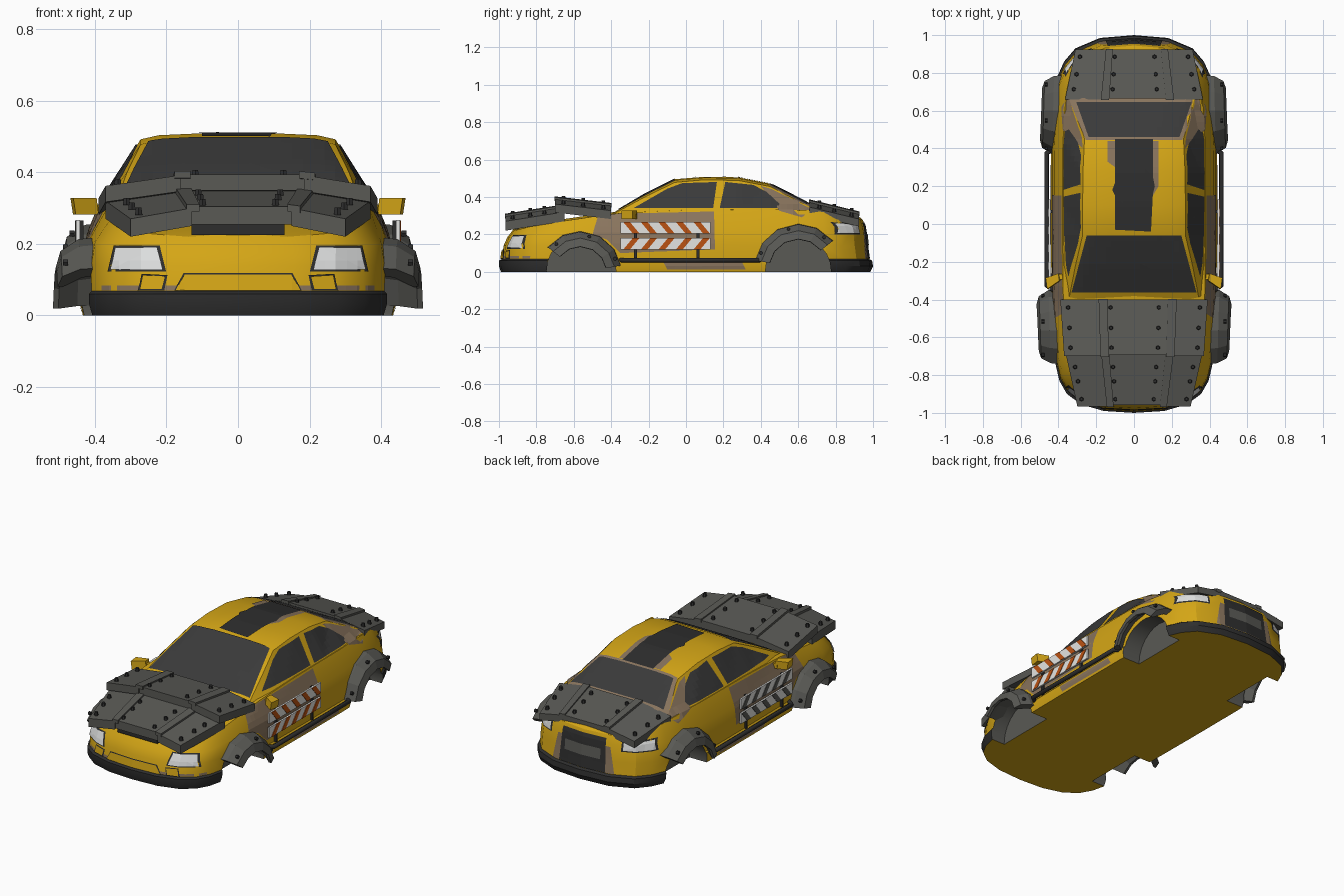
import bpy, bmesh, math
from mathutils import Vector, Matrix
from mathutils.bvhtree import BVHTree

if "Cube" in bpy.data.objects:
    bpy.data.objects.remove(bpy.data.objects["Cube"])

def material(name, r, g, b):
    m = bpy.data.materials.new(name)
    m.diffuse_color = (r, g, b, 1)
    m.use_nodes = True
    m.node_tree.nodes["Principled BSDF"].inputs["Base Color"].default_value = m.diffuse_color
    return m

YELLOW = material("yellow_paint", .66, .38, .008)
DARK = material("black_trim", .027, .027, .027)
GREY = material("armour_grey", .10, .10, .09)
GLASS = material("dark_glass", .042, .042, .042)
TAN = material("primer_tan", .25, .175, .11)
ORANGE = material("orange_stripe", .50, .085, .006)
WHITE = material("white_board", .78, .78, .76)
LAMP = material("lamp_white", .72, .73, .73)

def finish(name, bm, mats, smooth=None):
    bmesh.ops.recalc_face_normals(bm, faces=bm.faces)
    me = bpy.data.meshes.new(name)
    bm.to_mesh(me)
    bm.free()
    ob = bpy.data.objects.new(name, me)
    bpy.context.collection.objects.link(ob)
    for m in mats:
        me.materials.append(m)
    if smooth:
        bpy.ops.object.select_all(action='DESELECT')
        ob.select_set(True)
        bpy.context.view_layer.objects.active = ob
        bpy.ops.object.shade_smooth_by_angle(angle=math.radians(smooth))
    return ob

def lerp(a, b, t):
    return a + (b - a) * t

def interp(table, v):
    for (a, p), (b, q) in zip(table, table[1:]):
        if v <= b:
            return lerp(p, q, max(0, (v - a) / (b - a)))
    return table[-1][1]

def hexa(bm, pts):
    # box from 4 top points and 4 bottom points
    v = [bm.verts.new(p) for p in pts]
    for f in ((0, 1, 2, 3), (4, 5, 6, 7), (0, 1, 5, 4), (1, 2, 6, 5), (2, 3, 7, 6), (3, 0, 4, 7)):
        bm.faces.new([v[i] for i in f])

def box(name, c, s, mat):
    bm = bmesh.new()
    bmesh.ops.create_cube(bm, size=1, matrix=Matrix.Translation(c) @ Matrix.Diagonal((*s, 1)))
    return finish(name, bm, [mat])

# Lower body: plan outline stacked in rings
outline = [(0, -1), (.16, -.99), (.28, -.955), (.355, -.9), (.395, -.83), (.416, -.74), (.43, -.55), (.437, -.36),
           (.44, 0), (.44, .4), (.43, .6), (.41, .77), (.37, .86), (.31, .93), (.18, .985), (0, 1)]
top_z = [(-.94, .215), (-.8, .25), (-.36, .315), (0, .33), (.45, .333), (.68, .33), (.96, .275)]
mid_z = [(-.95, .185), (-.6, .215), (.6, .23), (.95, .235)]
rings = [(.985, .99, .985, 0), (1, 1, 1, .03), (1, 1, .995, .06), (.985, .985, .98, .068),
         (.985, .975, .97, .14), (.96, .955, .96, mid_z), (.86, .93, .945, top_z)]
bm = bmesh.new()
N = len(outline)
loops = []
for sx, sf, sr, z in rings:
    half = [(x * sx, y * (sf if y < 0 else sr)) for x, y in outline]
    full = half + [(-x, y) for x, y in half[-2:0:-1]]
    loops.append([bm.verts.new((x, y, interp(z, y) if isinstance(z, list) else z)) for x, y in full])
M = len(loops[0])
for a, b in zip(loops, loops[1:]):
    for i in range(M):
        bm.faces.new((a[i], a[(i + 1) % M], b[(i + 1) % M], b[i]))
for ring, crown in ((loops[0], 0), (loops[-1], .01)):
    mid = [ring[0]] + [bm.verts.new((0, v.co.y, v.co.z + crown)) for v in ring[1:N - 1]] + [ring[N - 1]]
    for i in range(N - 1):
        for j, k in ((i, i + 1), (-i % M, -(i + 1) % M)):
            bm.faces.new(list(dict.fromkeys((ring[j], ring[k], mid[i + 1], mid[i]))))
bmesh.ops.recalc_face_normals(bm, faces=bm.faces)
for f in bm.faces:
    c = f.calc_center_median()
    if c.z < .066 and abs(f.normal.z) < .95 and not -.74 < c.y < .76:
        f.material_index = 1          # bumpers
trees = [BVHTree.FromBMesh(bm)]
body = finish("lower_body", bm, [YELLOW, DARK, GREY])

# Wheel wells cut out of the body
for s in (-1, 1):
    for yc, r in ((-.56, .185), (.6, .175)):
        bm = bmesh.new()
        bmesh.ops.create_cone(bm, cap_ends=True, segments=24, radius1=r, radius2=r, depth=.3,
                              matrix=Matrix.Translation((s * .47, yc, .007)) @ Matrix.Rotation(math.pi / 2, 4, 'Y'))
        for f in bm.faces:
            f.material_index = 2
        cut = finish("wheel_well_cutter", bm, [YELLOW, DARK, GREY])
        cut.hide_render = True
        mod = body.modifiers.new("well", 'BOOLEAN')
        mod.operation, mod.solver, mod.object = 'DIFFERENCE', 'EXACT', cut
        bpy.context.view_layer.objects.active = body
        bpy.ops.object.modifier_apply(modifier=mod.name)
        bpy.data.objects.remove(cut)
bpy.ops.object.select_all(action='DESELECT')
body.select_set(True)
bpy.ops.object.shade_smooth_by_angle(angle=math.radians(25))

# Cabin: y, belt x, belt z, roof edge x, roof edge z, roof centre z
stations = [(-.40, .36, .30, .345, .303, .312), (-.22, .372, .318, .31, .40, .418), (-.06, .375, .325, .272, .478, .498),
            (.1, .376, .327, .272, .492, .511), (.28, .376, .33, .27, .488, .508), (.45, .374, .33, .262, .456, .474),
            (.68, .355, .325, .325, .337, .358)]
bm = bmesh.new()
loops = []
for y, xb, zb, xr, zr, zc in stations:
    h = [(xb, .25), (xb, zb), (xr, zr), (xr - .05, zr + .6 * (zc - zr)), (xr - .15, zc - .003)]
    loops.append([bm.verts.new((x, y, z)) for x, z in h + [(-x, z) for x, z in h[::-1]]])
for a, b in zip(loops, loops[1:]):
    for i in range(10):
        bm.faces.new((a[i], a[(i + 1) % 10], b[(i + 1) % 10], b[i]))
bm.faces.new(loops[0])
bm.faces.new(loops[-1])
bmesh.ops.recalc_face_normals(bm, faces=bm.faces)
trees.append(BVHTree.FromBMesh(bm))
finish("cabin", bm, [YELLOW], 25)

def decal(name, pts, axis, sign, mat, off=.004):
    # painted detail: flat outline projected onto the bodywork
    d = Vector([sign if i == axis else 0 for i in range(3)])
    ia, ib = [i for i in range(3) if i != axis]
    bm = bmesh.new()
    vs = []
    for a, b in pts:
        p = d * 2
        p[ia], p[ib] = a, b
        vs.append(bm.verts.new(p))
    bm.faces.new(vs)
    bmesh.ops.triangulate(bm, faces=bm.faces)
    for k in (ia, ib):
        no = Vector([float(i == k) for i in range(3)])
        for n in range(-34, 35):
            bmesh.ops.bisect_plane(bm, geom=bm.verts[:] + bm.edges[:] + bm.faces[:], plane_co=no * (n * .03 + .001), plane_no=no)
    lost = []
    for v in bm.verts:
        hits = [h for h in (t.ray_cast(v.co, -d) for t in trees) if h[0]]
        if hits:
            h = min(hits, key=lambda q: q[3])
            v.co = h[0] + h[1] * (off if h[1].dot(d) > 0 else -off)
        else:
            lost.append(v)
    bmesh.ops.delete(bm, geom=lost, context='VERTS')
    ob = finish(name, bm, [mat])
    if sum(p.normal.dot(d) for p in ob.data.polygons) < 0:
        ob.data.flip_normals()

def sym(pts):
    return pts + [(-x, y) for x, y in pts[::-1]]

# Roof stripe, windscreens and primer seen from above
decal("roof_primer", [(-.14, .44), (-.14, .33), (-.1, .3), (-.1, .2), (.1, .15), (.13, .2), (.13, .44)], 2, 1, TAN, .002)
decal("roof_stripe", [(-.1, .45), (-.1, .22), (-.115, .18), (-.1, .15), (-.1, -.03), (.09, -.04), (.1, .16), (.11, .2), (.1, .25), (.1, .45)], 2, 1, DARK)
decal("windscreen", sym([(.33, -.36), (.25, -.06)]), 2, 1, GLASS)
decal("rear_surround", sym([(.255, .445), (.345, .665)]), 2, 1, TAN, .002)
decal("rear_window", sym([(.24, .46), (.305, .645)]), 2, 1, GLASS)

# Nose and tail details
decal("nose_primer", sym([(.38, .07), (.38, .084)]), 1, -1, TAN, .002)
decal("grille_line", sym([(.178, .066), (.152, .118)]), 1, -1, DARK, .004)
decal("grille_panel", sym([(.172, .07), (.148, .114)]), 1, -1, YELLOW, .008)
decal("tail_primer", sym([(.2, .07), (.17, .22)]), 1, 1, TAN, .002)
decal("tail_panel", sym([(.15, .07), (.14, .262)]), 1, 1, DARK)
decal("tail_plate", sym([(.115, .14), (.115, .2)]), 1, 1, GREY, .008)
for s in (-1, 1):
    def m(pts):
        return [(s * x, z) for x, z in pts]
    decal("headlight_rim", m([(.20, .122), (.362, .122), (.345, .194), (.218, .194)]), 1, -1, DARK, .003)
    decal("headlight", m([(.21, .128), (.352, .128), (.34, .188), (.226, .188)]), 1, -1, LAMP, .006)
    decal("fog_rim", m([(.196, .112), (.205, .069), (.278, .069), (.268, .116)]), 1, -1, DARK, .004)
    decal("fog_panel", m([(.202, .108), (.211, .073), (.272, .073), (.264, .112)]), 1, -1, YELLOW, .008)
    decal("tail_light_rim", m([(.225, .2), (.375, .2), (.36, .264), (.225, .255)]), 1, 1, DARK, .003)
    decal("tail_light", m([(.235, .207), (.367, .207), (.355, .256), (.235, .248)]), 1, 1, LAMP, .006)
    # Side windows and primer patches
    decal("door_primer", [(-.5, .2), (-.47, .298), (-.36, .31), (.15, .322), (.155, .12), (-.35, .1), (-.42, .17)], 0, s, TAN, .002)
    decal("sill_primer", [(-.1, .012), (.32, .012), (.3, .05), (-.12, .05)], 0, s, TAN, .002)
    decal("pillar_primer", [(.4, .458), (.46, .44), (.67, .335), (.62, .29), (.5, .325)], 0, s, TAN, .002)
    decal("front_side_window", [(-.28, .338), (-.1, .442), (-.02, .472), (.165, .478), (.145, .338)], 0, s, GLASS)
    decal("rear_side_window", [(.18, .338), (.21, .478), (.36, .462), (.43, .425), (.5, .36), (.49, .338)], 0, s, GLASS)

# Bolted armour slabs on bonnet and boot
def armour(name, y0, y1, z0, z1, w0, w1, th, rows):
    def S(f, t, lift):
        return Vector((f * lerp(w0, w1, t), lerp(y0, y1, t), lerp(z0, z1, t) + lift - .06 * max(0, abs(f) - .5)))
    bm = bmesh.new()
    for f0, f1, t0, t1, lift, d in ((-1, -.43, 0, 1, 0, th), (-.43, .5, .02, 1, .003, th), (.5, 1, 0, 1, 0, th),
                                    (-.48, -.36, -.01, 1.01, .011, .02), (.46, .58, -.01, 1.01, .011, .02)):
        quad = [(f0, t0), (f1, t0), (f1, t1), (f0, t1)]
        hexa(bm, [S(f, t, lift) for f, t in quad] + [S(f, t, lift - d) for f, t in quad])
    finish(name, bm, [GREY])
    bm = bmesh.new()
    for f in (-.9, -.32, .34, .9):
        for t in rows:
            bmesh.ops.create_cone(bm, cap_ends=True, segments=6, radius1=.012, radius2=.009, depth=.02,
                                  matrix=Matrix.Translation(S(f, t, .009)))
    finish(name + "_bolts", bm, [DARK])

armour("rear_bonnet_armour", -.70, -.40, .392, .357, .37, .39, .045, (.15, .5, .86))
armour("front_bonnet_armour", -.965, -.65, .30, .35, .30, .37, .05, (.12, .42, .66))
armour("boot_armour", .66, .925, .376, .312, .365, .31, .04, (.2, .5, .85))
box("bonnet_scoop", (0, -.87, .25), (.26, .14, .05), DARK)

# Fender flares: faceted profile (x, radius offset) swept over each wheel
flare = [(.385, .025), (.455, .018), (.505, -.015), (.518, -.06), (.503, -.062), (.45, -.02), (.385, -.005)]
for s in (-1, 1):
    for label, yc, zc, r, d, dx in (("front", -.565, -.005, .2, 1, 0), ("rear", .6, .02, .215, -1, -.018)):
        bm = bmesh.new()
        prev = None
        angles = [10, 35, 62, 90, 115, 142]
        for a in angles:
            c, n = math.cos(math.radians(a)), math.sin(math.radians(a))
            cur = [bm.verts.new((s * (x + dx - .0001 * a), yc + d * (r + o) * c, zc + (r + o) * n)) for x, o in flare]
            if prev:
                for i in range(7):
                    bm.faces.new((prev[i], prev[(i + 1) % 7], cur[(i + 1) % 7], cur[i]))
            else:
                bm.faces.new(cur)
            prev = cur
        bm.faces.new(prev)
        finish(label + "_fender_flare", bm, [GREY])
        bm = bmesh.new()
        for a in (22, 76, 130):
            c, n = math.cos(math.radians(a)), math.sin(math.radians(a))
            bmesh.ops.create_cone(bm, cap_ends=True, segments=6, radius1=.01, radius2=.01, depth=.014,
                                  matrix=Matrix.Translation((s * (.482 + dx), yc + d * r * c, zc + r * n)) @ Matrix.Rotation(math.pi / 2, 4, 'Y'))
        finish(label + "_flare_bolts", bm, [DARK])

    # Striped barrier boards on the doors with their posts
    for z, slant in ((.235, -.05), (.15, .05)):
        box("door_board", (s * .447, -.11, z), (.01, .48, .062), WHITE)
        bm = bmesh.new()
        for i in range(5):
            y = -.335 + i * .094
            lo, hi = (y, y + slant) if slant > 0 else (y - slant, y)
            q = [(lo, z - .03), (lo + .036, z - .03), (hi + .036, z + .03), (hi, z + .03)]
            hexa(bm, [(s * .455, a, b) for a, b in q] + [(s * .45, a, b) for a, b in q])
        finish("board_stripes", bm, [ORANGE if s > 0 else GREY])
    for y in (-.27, .065):
        box("board_post", (s * .437, y, .165), (.012, .016, .2), DARK)

    # Side pipe
    cu = bpy.data.curves.new("side_pipe", 'CURVE')
    cu.dimensions, cu.bevel_depth, cu.bevel_resolution, cu.use_fill_caps = '3D', .013, 2, True
    path = [(.425, -.35), (.462, -.325), (.462, .375), (.425, .40)]
    sp = cu.splines.new('POLY')
    sp.points.add(len(path) - 1)
    for p, (x, y) in zip(sp.points, path):
        p.co = (s * x, y, .062, 1)
    cu.materials.append(DARK)
    bpy.context.collection.objects.link(bpy.data.objects.new("side_pipe", cu))

    # Door mirror
    bm = bmesh.new()
    q = [(.395, -.30), (.46, -.345), (.468, -.285), (.40, -.262)]
    hexa(bm, [(s * x, y, .328) for x, y in q] + [(s * (x * .985), y, .282) for x, y in q])
    finish("door_mirror", bm, [YELLOW])
    box("mirror_stalk", (s * .385, -.28, .3), (.05, .03, .02), YELLOW)
